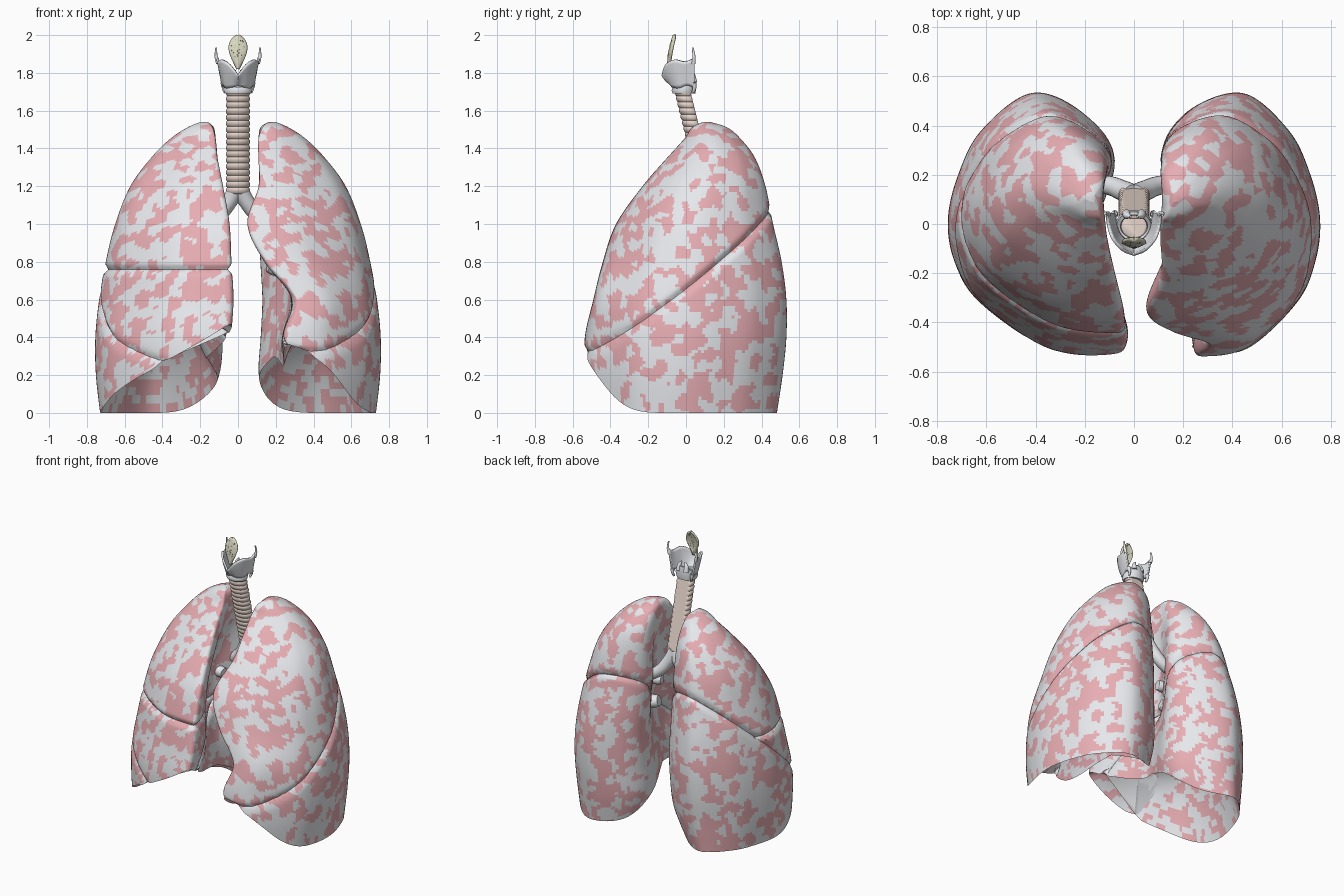
import bpy, bmesh, math, random
from mathutils import Vector, noise

if "Cube" in bpy.data.objects:
    bpy.data.objects.remove(bpy.data.objects["Cube"])

random.seed(4)


def material(name, rgb):
    m = bpy.data.materials.new(name)
    m.diffuse_color = (*rgb, 1)
    m.use_nodes = True
    m.node_tree.nodes["Principled BSDF"].inputs["Base Color"].default_value = m.diffuse_color
    return m


GREY = material("pale_grey", (0.8, 0.81, 0.84))
PINK = material("lung_pink", (0.8, 0.42, 0.45))
BEIGE = material("trachea_beige", (0.8, 0.67, 0.6))
CREAM = material("epiglottis_cream", (0.7, 0.69, 0.53))
DARK = material("spot_dark", (0.2, 0.19, 0.13))


def spline(pts, t, closed=False):
    """Catmull-Rom through points of any dimension, t counted in points."""
    n = len(pts)
    i = math.floor(t) if closed else max(0, min(n - 2, math.floor(t)))
    f = t - i
    g = lambda k: pts[k % n] if closed else pts[max(0, min(n - 1, k))]
    return [0.5 * (2 * b + (c - a) * f + (2 * a - 5 * b + 4 * c - d) * f * f
                   + (3 * b - a - 3 * c + d) * f ** 3)
            for a, b, c, d in zip(g(i - 1), g(i), g(i + 1), g(i + 2))]


def grid_bm(rows, closed=True):
    """Skin over rows of points; closed rows become a capped tube."""
    bm = bmesh.new()
    vs = [[bm.verts.new(p) for p in r] for r in rows]
    n = len(rows[0])
    for a, b in zip(vs, vs[1:]):
        for i in range(n if closed else n - 1):
            j = (i + 1) % n
            bm.faces.new((a[i], a[j], b[j], b[i]))
    if closed:
        bm.faces.new(vs[0])
        bm.faces.new(vs[-1])
    bmesh.ops.recalc_face_normals(bm, faces=bm.faces)
    return bm


def finish(name, bm, mats=(), thickness=0, angle=40):
    me = bpy.data.meshes.new(name)
    bm.to_mesh(me)
    bm.free()
    for m in mats:
        me.materials.append(m)
    ob = bpy.data.objects.new(name, me)
    bpy.context.collection.objects.link(ob)
    if thickness:
        mod = ob.modifiers.new("thickness", 'SOLIDIFY')
        mod.thickness, mod.offset = thickness, 0
    bpy.ops.object.select_all(action='DESELECT')
    ob.select_set(True)
    bpy.context.view_layer.objects.active = ob
    bpy.ops.object.shade_smooth_by_angle(angle=math.radians(angle))
    return ob


def tube(name, pts, radius, mat=GREY):
    """Tube along (x, y, z, radius factor) points."""
    steps = 6 * (len(pts) - 1)
    rows = []
    for k in range(steps + 1):
        t = k * (len(pts) - 1) / steps
        p = spline(pts, t)
        d = Vector(spline(pts, t + .01)[:3]) - Vector(spline(pts, t - .01)[:3])
        q = d.to_track_quat('Z', 'Y')
        rows.append([Vector(p[:3]) + q @ Vector((math.cos(a), math.sin(a), 0)) * radius * p[3]
                     for a in (2 * math.pi * i / 20 for i in range(20))])
    return finish(name, grid_bm(rows), [mat], angle=60)


# Lung outline per height: z, outer x, front y, back y
OUTER = [(0, .73, -.52, .48), (.2, .752, -.535, .51), (.4, .755, -.535, .53), (.6, .735, -.49, .53),
         (.8, .70, -.44, .505), (1.0, .65, -.37, .46), (1.2, .57, -.23, .42), (1.35, .46, -.10, .365),
         (1.45, .36, -.01, .29), (1.51, .27, .03, .22), (1.54, .20, .09, .13)]
# Inner side per height: back inner x, front edge x, hollow x
INNER_ONE = [(.15, .26, .20), (.11, .26, .20), (.12, .24, .22), (.13, .29, .26), (.12, .14, .26),
             (.11, .05, .23), (.11, .11, .19), (.11, .11, .13), (.11, .11, .115), (.12, .13, .12), (.16, .16, .16)]
INNER_TWO = [(.19, .12, .20), (.10, .07, .18), (.08, .04, .16), (.08, .025, .18), (.09, .035, .21),
             (.09, .045, .21), (.10, .08, .17), (.11, .11, .13), (.12, .12, .125), (.13, .135, .13), (.16, .16, .16)]
COLS, LEVELS, RINGS = 143, 120, 26


def lung_point(table, t, c, shoulder):
    """Point on the lung wall at level t, column c."""
    z, xo, yf, yb, xm, xt, xh = spline(table, t)
    w, wb, h = xo - xt, xo - xm, yb - yf
    sec = [(xt, .03), (xt + .12 * w, 0), (xt + .45 * w, .04), (xt + .82 * w, .21), (xt + .96 * w, .36),
           (xo, .52), (xo - .06 * wb, .69), (xo - .2 * wb, .86), (xo - .5 * wb, 1.0), (xo - shoulder * wb, .92),
           (xm, .74), (xh, .45), (.3 * xh + .7 * xt, .2)]
    x, v = spline(sec, c * len(sec) / COLS, True)
    return Vector((x, yf + v * h, z))


def lung_bm(side, inner, shoulder, rise, dome, start, power):
    table = [a + b for a, b in zip(OUTER, inner)]
    top = len(table) - 1
    cols = []
    for c in range(COLS):
        p = lung_point(table, 0, c, shoulder)
        # lower margin climbs toward the front and the middle
        front = .3 * max(0, (start - p.y) / (start + .52)) ** power
        inward = rise * max(0, 1 - max(0, p.x - .1) / .42) ** 1.2 * max(0, min(1, (.48 - p.y) / .5))
        t0 = math.hypot(front, inward) / .2
        cols.append([lung_point(table, t0 + (top - t0) * k / LEVELS, c, shoulder) for k in range(LEVELS + 1)])
    walls = [[col[k] for col in cols] for k in range(LEVELS + 1)]
    # deep hollow underside resting on the diaphragm
    centre = Vector((.42, .0, 0))
    under = []
    for k in range(1, RINGS):
        r = k / RINGS
        ring = []
        for p in walls[0]:
            q = centre.lerp(p, r)
            q.z = dome + (p.z - dome) * r ** 2.6
            ring.append(q)
        under.append(ring)
    return grid_bm([[Vector((side * p.x, p.y, p.z)) for p in row] for row in under + walls])


def cut(bm, plane, sign=0):
    """Slice along a plane; with a sign keep that side and cap it."""
    co, no = plane
    geom = bm.verts[:] + bm.edges[:] + bm.faces[:]
    if not sign:
        bmesh.ops.bisect_plane(bm, geom=geom, dist=.004, plane_co=co, plane_no=no, use_snap_center=True)
        return
    bmesh.ops.bisect_plane(bm, geom=geom, dist=.0005, plane_co=co, plane_no=no * sign, clear_inner=True)
    bmesh.ops.holes_fill(bm, edges=[e for e in bm.edges if e.is_boundary], sides=0)


def mottle(bm):
    """Angular pink and pale patches."""
    for f in bm.faces:
        p = noise.voronoi(f.calc_center_median() * 17)[1][0]
        h = math.sin(p.x * 12.99 + p.y * 78.23 + p.z * 37.72) * 4375.85
        f.material_index = 1 if h % 1 < .5 else 0


def build_lung(side, shape, slope, height, lobes):
    bm = lung_bm(side, *shape)
    oblique = (Vector((side * .55, -.03, height)), Vector((side * .2, -slope, 1)).normalized())
    level = (Vector((0, 0, .76)), Vector((0, 0, 1)))
    planes = {"o": oblique, "h": level}
    used = sorted({k for _, cuts in lobes for k, _ in cuts})
    for k in used:
        cut(bm, planes[k])
    bm.normal_update()
    # rounded grooves along the fissures
    moves = []
    for v in bm.verts:
        d = {k: (v.co - planes[k][0]).dot(planes[k][1]) for k in used}
        off = Vector()
        for k in used:
            if k == "h" and d["o"] < 0:
                continue
            n = planes[k][1]
            off -= (v.normal - n * v.normal.dot(n)) * .022 * math.exp(-(d[k] / .016) ** 2)
        moves.append((v, off))
    for v, off in moves:
        v.co += off
    for name, cuts in lobes:
        lobe = bm.copy()
        for k, sign in cuts:
            cut(lobe, planes[k], sign)
        mottle(lobe)
        finish(name, lobe, [GREY, PINK], angle=50)
    bm.free()


# Lungs: two lobes on +x, three on -x
build_lung(1, (INNER_ONE, .87, .40, .46, -.12, 2.5), .76, .665,
           [("left_upper_lobe", [("o", 1)]), ("left_lower_lobe", [("o", -1)])])
build_lung(-1, (INNER_TWO, .81, .40, .5, .05, 1.8), .87, .625,
           [("right_upper_lobe", [("o", 1), ("h", 1)]), ("right_middle_lobe", [("o", 1), ("h", -1)]),
            ("right_lower_lobe", [("o", -1)])])

# Trachea: ringed front, flat back
rows = []
for k in range(17 * 8 + 1):
    f = k / (17 * 8)
    ring = abs(math.sin(math.pi * 17 * f)) ** .7
    row = []
    for i in range(40):
        a = 2 * math.pi * i / 40
        r = .057 + (.007 * ring if math.sin(a) < .6 else 0)
        row.append((r * math.cos(a), -.01 + .135 * f + r * .85 * min(math.sin(a), .65), 1.71 - .55 * f))
    rows.append(row)
finish("trachea", grid_bm(rows), [BEIGE], angle=60)

# Bronchi and vessels at the lung roots
for s, side in ((1, "left"), (-1, "right")):
    tube(side + "_bronchus", [(s * .005, .115, 1.2, 1.1), (s * .045, .135, 1.12, 1), (s * .12, .16, 1.03, .9),
                              (s * .3, .17, .93, .8)], .042)
    tube(side + "_upper_vessel", [(s * .15, .06, .93, .8), (s * .2, .07, .93, 1), (s * .3, .08, .96, 1)], .04)
    tube(side + "_lower_vessel", [(s * .16, .08, .78, .8), (s * .2, .09, .77, 1), (s * .32, .1, .74, 1)], .045)

# Cricoid ring, taller at the back
rows = []
for rr, top in ((.055, 0), (.07, 0), (.078, .5), (.07, 1), (.055, 1), (.052, .5), (.055, 0)):
    row = []
    for i in range(40):
        a = 2 * math.pi * i / 40
        back = (1 + math.sin(a)) / 2
        row.append((rr * math.cos(a), -.01 + rr * .85 * math.sin(a), 1.69 + top * (.035 + .06 * back ** 2)))
    rows.append(row)
bm = grid_bm(rows)
bmesh.ops.delete(bm, geom=[f for f in bm.faces if len(f.verts) > 4], context='FACES_ONLY')
finish("cricoid_cartilage", bm, [GREY], angle=60)

# Thyroid shield: folded plate with a notch at the front
plan = [(0, -.124), (.045, -.105), (.085, -.06), (.104, -.005), (.109, .045)]
tops = [(1.79,), (1.845,), (1.87,), (1.86,), (1.88,)]
lows = [(1.735,), (1.725,), (1.72,), (1.735,), (1.72,)]
rows = []
for k in range(9):
    v = k / 8
    row = []
    for i in range(-20, 21):
        t = abs(i) / 5
        x, y = spline(plan, t)
        lo, hi = spline(lows, t)[0], spline(tops, t)[0]
        row.append((math.copysign(x * (.72 + .28 * v), i), y + .05 * (1 - v) ** 1.5 * (1 - t / 4), lo + (hi - lo) * v))
    rows.append(row)
finish("thyroid_cartilage", grid_bm(rows, False), [GREY], .012, 60)

# Horns and small rear cartilages
for s, side in ((1, "left"), (-1, "right")):
    tube(side + "_upper_horn", [(s * .105, .04, 1.85, 1.3), (s * .116, .042, 1.89, .9), (s * .115, .035, 1.935, .5)], .009)
    tube(side + "_lower_horn", [(s * .08, .042, 1.75, 1.3), (s * .076, .045, 1.72, 1), (s * .07, .035, 1.695, .6)], .01)
    tube(side + "_rear_cartilage", [(s * .03, .04, 1.75, 1.2), (s * .028, .035, 1.785, .9), (s * .014, .03, 1.815, .3)], .016)


# Epiglottis leaf with dark spots
def leaf(u, v):
    w = .045 * math.sin(math.pi * min(1, v ** 1.5)) ** .7 + .003
    return Vector((u * w, -.095 + .03 * v * v + .012 * u * u, 1.82 + .178 * v))


rows = [[leaf(i / 6, k / 20) for i in range(-6, 7)] for k in range(21)]
finish("epiglottis", grid_bm(rows, False), [CREAM], .012, 60)
bm = bmesh.new()
for _ in range(30):
    p = leaf(random.uniform(-.8, .8), random.uniform(.3, .93))
    for dy in (-.0055, .0055):
        ret = bmesh.ops.create_icosphere(bm, subdivisions=1, radius=.0025)
        bmesh.ops.translate(bm, verts=ret["verts"], vec=p + Vector((0, dy, 0)))
finish("epiglottis_spots", bm, [DARK])
